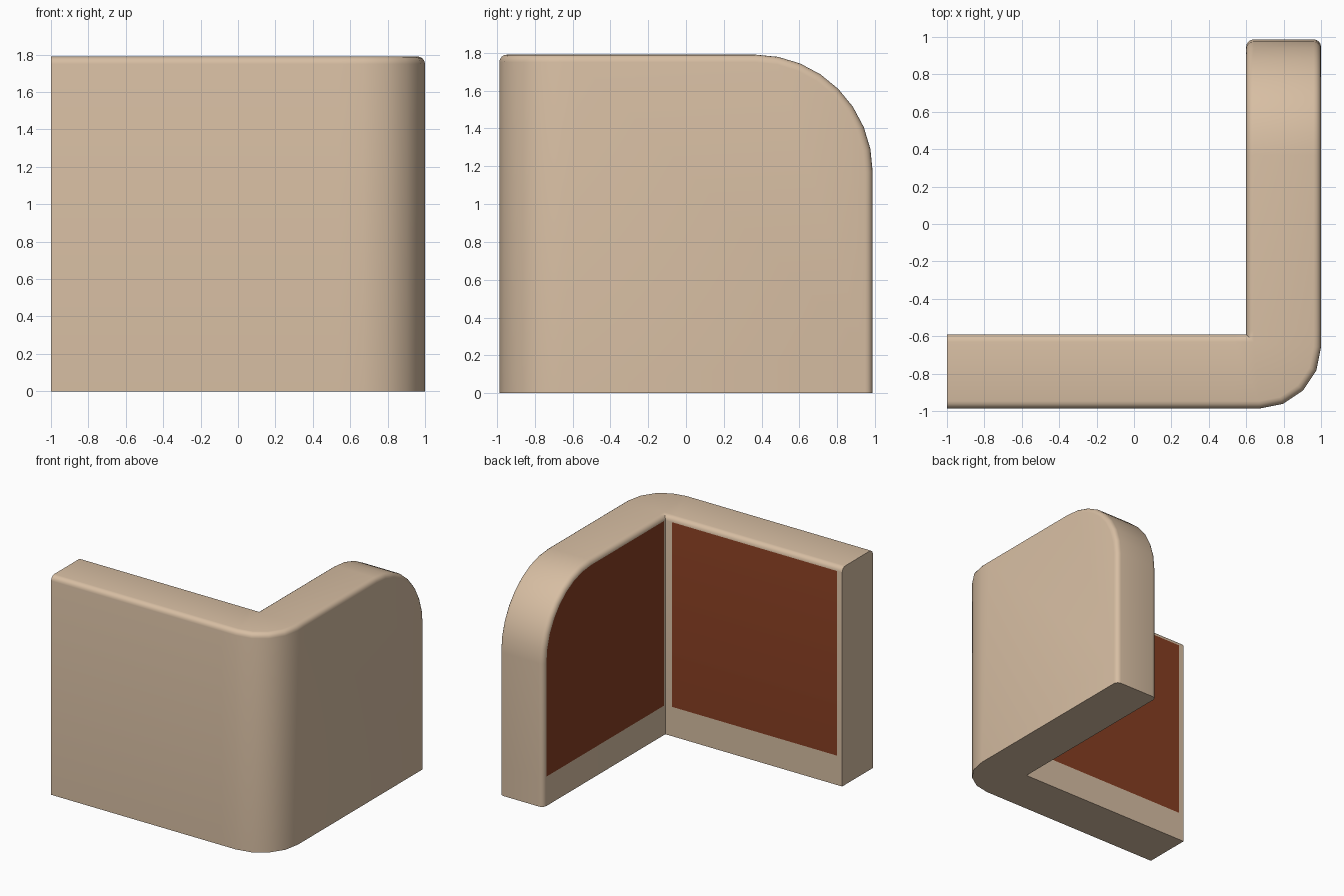
import bpy, bmesh, math
from mathutils import Vector as V

if "Cube" in bpy.data.objects:
    bpy.data.objects.remove(bpy.data.objects["Cube"])

H, Y, B = 1.79, 0.987, 0.04        # height, half depth, edge rounding
IX, IY = 0.6, -0.59                # inner corner of the L
R, RT = 0.33, 0.62                 # plan corner radius, raised end radius
PZ = 0.24                          # bottom of the inner panels
UP = V((0, 0, 1))


def material(name, col):
    m = bpy.data.materials.new(name)
    m.diffuse_color = (*col, 1)
    m.use_nodes = True
    m.node_tree.nodes["Principled BSDF"].inputs["Base Color"].default_value = m.diffuse_color
    return m


bm = bmesh.new()


def face(pts, mat=0):
    clean = []
    for p in pts:
        if not clean or (p - clean[-1]).length > 1e-5:
            clean.append(p)
    if (clean[0] - clean[-1]).length < 1e-5:
        clean.pop()
    if len(clean) > 2:
        f = bm.faces.new([bm.verts.new(p) for p in clean])
        f.material_index = mat
        f.smooth = True


def section(i, o, up, vin, vout, n=4):
    """Rounded rim profile running from the inner to the outer wall face."""
    a = [math.pi / 2 * k / n for k in range(n + 1)]
    inner = [i + vin * B * (1 - math.cos(t)) - up * B * (1 - math.sin(t)) for t in a]
    outer = [o + vout * B * (1 - math.cos(t)) - up * B * (1 - math.sin(t)) for t in a]
    return inner + outer[::-1]


# Front wall stations
front = [section(V((x, IY, H)), V((x, -Y, H)), UP, V((0, -1, 0)), V((0, 1, 0)))
         for x in (-1, -0.955, 0.54)]
# Rounded plan corner, fanned about the sharp inner corner
corner = []
for k in range(5):
    t = math.pi / 2 * k / 4
    d = V((math.sin(t), -math.cos(t), 0))
    corner.append(section(V((IX, IY, H)), V((1 - R, R - Y, H)) + d * R, UP,
                          V((1, -1, 0)), -d))
# Side wall stations: top, curved end, then down to the floor
path = [(-0.57, H, UP)]
for k in range(9):
    t = math.pi / 2 * k / 8
    n = V((0, math.sin(t), math.cos(t)))
    path.append((Y - RT + RT * n.y, H - RT + RT * n.z, n))
path += [(Y, PZ, V((0, 1, 0))), (Y, 0, V((0, 1, 0)))]
side = [section(V((IX, y, z)), V((1, y, z)), n, V((1, 0, 0)), V((-1, 0, 0)))
        for y, z, n in path]

# Rim surface
sections = front + corner + side
for a, b in zip(sections, sections[1:]):
    for k in range(len(a) - 1):
        face([a[k], a[k + 1], b[k + 1], b[k]])


def at(p, z):
    return V((p.x, p.y, z))


# Outer wall faces
outer = [s[-1] for s in front + corner]
for a, b in zip(outer, outer[1:]):
    face([a, b, at(b, 0), at(a, 0)])
face([outer[-1]] + [s[-1] for s in side] + [at(outer[-1], 0)])

# Inner wall faces: border strips plus brown panels
inner = [s[0] for s in front] + [corner[0][0], side[0][0]]
for k, (a, b) in enumerate(zip(inner, inner[1:])):
    face([a, b, at(b, PZ), at(a, PZ)], 1 if k == 1 else 0)
    face([at(a, PZ), at(b, PZ), at(b, 0), at(a, 0)])
p = inner[-1]
face([s[0] for s in side[:-1]] + [at(p, PZ)], 1)
face([at(p, PZ), side[-2][0], side[-1][0], at(p, 0)])

# Flat end and underside
s = front[0]
face([at(s[0], 0), at(s[0], PZ)] + s + [at(s[-1], 0)])
face([at(q, 0) for q in outer] + side[-1][::-1] + [at(q, 0) for q in inner[::-1]])

bmesh.ops.remove_doubles(bm, verts=bm.verts, dist=1e-4)
bmesh.ops.recalc_face_normals(bm, faces=bm.faces)
me = bpy.data.meshes.new("corner_wall")
bm.to_mesh(me)
bm.free()
me.materials.append(material("tan", (0.68, 0.515, 0.365)))
me.materials.append(material("brown_panel", (0.24, 0.048, 0.016)))
ob = bpy.data.objects.new("corner_wall", me)
bpy.context.collection.objects.link(ob)
bpy.context.view_layer.objects.active = ob
ob.select_set(True)
bpy.ops.object.shade_smooth_by_angle(angle=math.radians(35))
